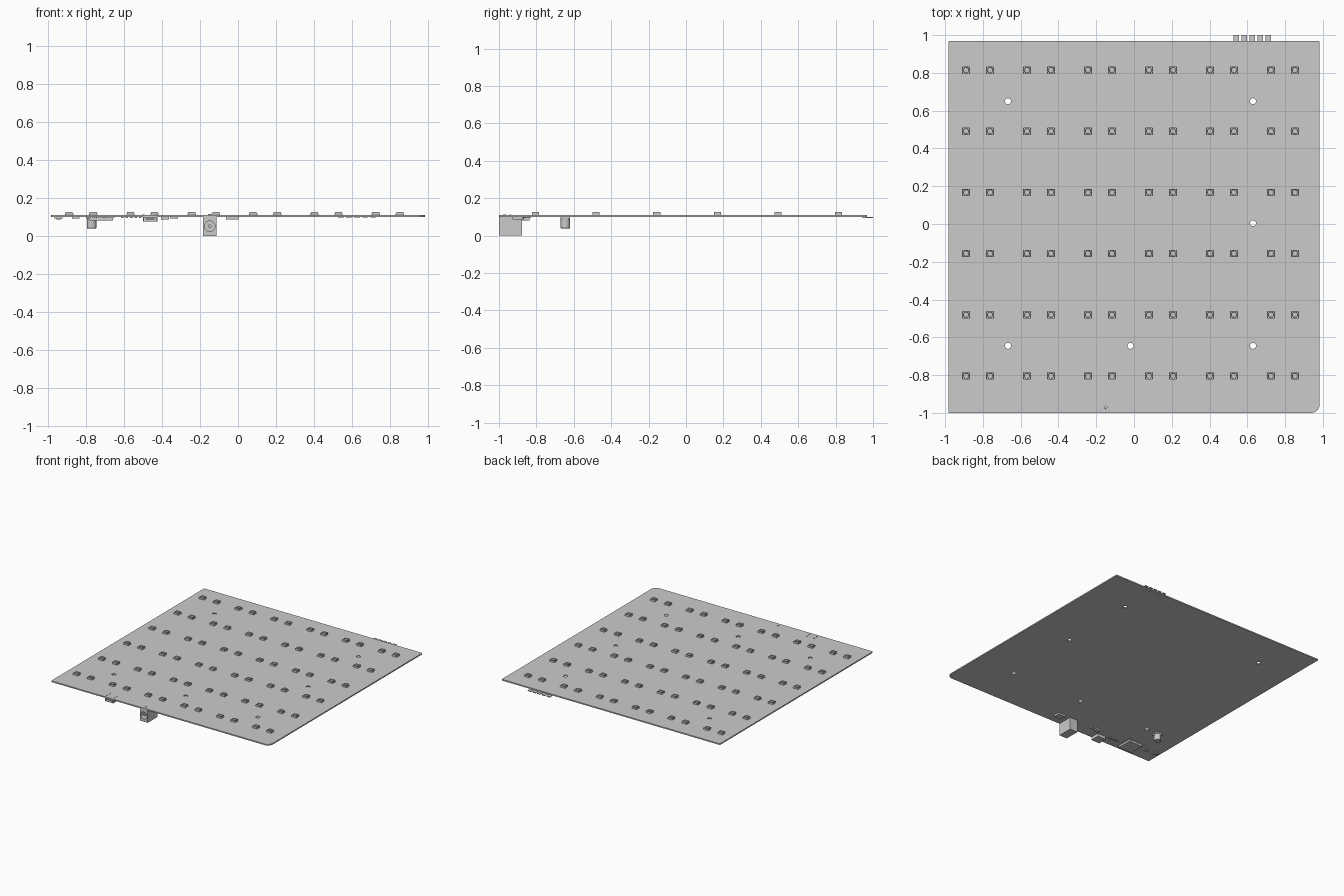
import bpy, bmesh
from math import sin, cos, pi
from mathutils import Matrix

if "Cube" in bpy.data.objects:
    bpy.data.objects.remove(bpy.data.objects["Cube"])

grey = bpy.data.materials.new("light grey")
grey.use_nodes = True
COLOUR = (0.6, 0.6, 0.6, 1)
grey.diffuse_color = COLOUR
grey.node_tree.nodes["Principled BSDF"].inputs["Base Color"].default_value = COLOUR

TOP, BOTTOM = 0.11, 0.1


def add_object(name, mesh, location=(0, 0, 0)):
    obj = bpy.data.objects.new(name, mesh)
    obj.location = location
    bpy.context.collection.objects.link(obj)
    if not mesh.materials:
        mesh.materials.append(grey)
    return obj


def to_mesh(name, bm):
    mesh = bpy.data.meshes.new(name)
    bmesh.ops.recalc_face_normals(bm, faces=bm.faces)
    bm.to_mesh(mesh)
    bm.free()
    return mesh


def add_box(bm, x0, x1, y0, y1, z0, z1):
    size = Matrix.Diagonal((x1 - x0, y1 - y0, z1 - z0, 1))
    centre = Matrix.Translation(((x0 + x1) / 2, (y0 + y1) / 2, (z0 + z1) / 2))
    bmesh.ops.create_cube(bm, size=1, matrix=centre @ size)


def box(name, *bounds):
    bm = bmesh.new()
    add_box(bm, *bounds)
    return add_object(name, to_mesh(name, bm))


def ring(radius, z, square=False, count=16):
    """Points round a circle, or pushed out onto a square."""
    points = []
    for i in range(count):
        a = 2 * pi * i / count
        k = radius / max(abs(cos(a)), abs(sin(a))) if square else radius
        points.append((k * cos(a), k * sin(a), z))
    return points


def loft(bm, rings):
    """Skin a stack of rings and cap both ends."""
    loops = [[bm.verts.new(p) for p in r] for r in rings]
    n = len(loops[0])
    for low, high in zip(loops, loops[1:]):
        for i in range(n):
            j = (i + 1) % n
            bm.faces.new((low[i], low[j], high[j], high[i]))
    bm.faces.new(loops[0])
    bm.faces.new(loops[-1])


def turned(name, x, y, *profile):
    bm = bmesh.new()
    loft(bm, [ring(r, z, count=24) for r, z in profile])
    obj = add_object(name, to_mesh(name, bm), (x, y, 0))
    bpy.context.view_layer.objects.active = obj
    obj.select_set(True)
    bpy.ops.object.shade_smooth_by_angle()
    obj.select_set(False)
    return obj


# Circuit board: rounded outline with mounting holes
curve = bpy.data.curves.new("board_outline", "CURVE")
curve.dimensions, curve.fill_mode = "2D", "BOTH"
curve.extrude = (TOP - BOTTOM) / 2


def add_loop(points):
    spline = curve.splines.new("POLY")
    spline.points.add(len(points) - 1)
    for target, (x, y) in zip(spline.points, points):
        target.co = (x, y, 0, 1)
    spline.use_cyclic_u = True


W, BACK, FRONT = 0.983, 0.968, -1.0
outline = []
corners = [(W, BACK, 0.006), (-W, BACK, 0.006), (-W, FRONT, 0.006), (W, FRONT, 0.045)]
for quarter, (x, y, r) in enumerate(corners):
    cx = x - r if x > 0 else x + r
    cy = y - r if y > 0 else y + r
    for i in range(9):
        a = pi / 2 * (quarter + i / 8)
        outline.append((cx + r * cos(a), cy + r * sin(a)))
add_loop(outline)
holes = [(-0.667, 0.65), (0.63, 0.65), (0.63, 0.004),
         (-0.667, -0.645), (-0.019, -0.645), (0.63, -0.645)]
for hx, hy in holes:
    add_loop([(hx + x, hy + y) for x, y, _ in ring(0.016, 0, count=20)])
helper = bpy.data.objects.new("board_curve", curve)
bpy.context.collection.objects.link(helper)
bpy.context.view_layer.update()
graph = bpy.context.evaluated_depsgraph_get()
board_mesh = bpy.data.meshes.new_from_object(helper.evaluated_get(graph))
bpy.data.objects.remove(helper)
add_object("circuit_board", board_mesh, (0, 0, (TOP + BOTTOM) / 2))

# Light package: square body, round recess and side leads
bm = bmesh.new()
loft(bm, [ring(0.019, 0.001, True), ring(0.019, 0.016, True),
          ring(0.0155, 0.016), ring(0.0135, 0.010)])
for side in (-1, 1):
    for y in (-0.013, 0, 0.013):
        xs = sorted((side * 0.017, side * 0.022))
        add_box(bm, *xs, y - 0.004, y + 0.004, 0, 0.008)
light_mesh = to_mesh("light", bm)
for row in range(6):
    for col in range(6):
        for k in (0, 1):
            x = -0.889 + 0.3228 * col + 0.127 * k
            y = 0.815 - 0.3238 * row
            add_object(f"light_{row}_{col}_{k}", light_mesh, (x, y, TOP))

# Edge connector pins under the back edge
for i in range(5):
    x = 0.542 + 0.0424 * i
    box(f"edge_pin_{i}", x - 0.015, x + 0.015, 0.945, 1.0, 0.095, BOTTOM)

# Power socket with a round bore and centre pin
socket = box("power_socket", -0.184, -0.113, -1.0, -0.877, 0, BOTTOM)
bm = bmesh.new()
bmesh.ops.create_cone(bm, cap_ends=True, segments=24, radius1=0.028, radius2=0.028, depth=0.18,
                      matrix=Matrix.Translation((-0.1485, -1.0, 0.05)) @ Matrix.Rotation(pi / 2, 4, "X"))
cutter = add_object("bore_cutter", to_mesh("bore_cutter", bm))
cutter.hide_render = True
cutter.hide_set(True)
cut = socket.modifiers.new("bore", "BOOLEAN")
cut.operation, cut.object, cut.solver = "DIFFERENCE", cutter, "EXACT"
bpy.context.view_layer.update()
bored = bpy.data.meshes.new_from_object(socket.evaluated_get(bpy.context.evaluated_depsgraph_get()))
socket.modifiers.clear()
socket.data = bored
bpy.data.objects.remove(cutter)
bm = bmesh.new()
bmesh.ops.create_cone(bm, cap_ends=True, segments=12, radius1=0.009, radius2=0.009, depth=0.08,
                      matrix=Matrix.Translation((-0.1485, -0.95, 0.05)) @ Matrix.Rotation(pi / 2, 4, "X"))
add_object("socket_centre_pin", to_mesh("socket_centre_pin", bm))

# Capacitor can on a square foot
turned("capacitor", -0.771, -0.645, (0.023, 0.093), (0.025, 0.09), (0.025, 0.04), (0.022, 0.037))
box("capacitor_foot", -0.797, -0.745, -0.671, -0.619, 0.088, BOTTOM)

# Data socket: open shell
bm = bmesh.new()
x0, x1, y0, y1 = -0.5, -0.424, -1.0, -0.925
add_box(bm, x0, x1, y0, y1, 0.075, 0.078)
add_box(bm, x0, x1, y0, y1, 0.097, BOTTOM)
for x in (x0, x1 - 0.004):
    add_box(bm, x, x + 0.004, y0, y1, 0.075, BOTTOM)
add_box(bm, x0, x1, y1 - 0.02, y1, 0.075, BOTTOM)
add_box(bm, x0 + 0.015, x1 - 0.015, y0 + 0.01, y1, 0.085, 0.091)
add_object("data_socket", to_mesh("data_socket", bm))

# Main chip with leads on all four sides
bm = bmesh.new()
cx, cy = -0.72, -0.9
add_box(bm, cx - 0.062, cx + 0.062, cy - 0.062, cy + 0.062, 0.08, 0.098)
for i in range(12):
    t = -0.055 + 0.01 * i
    for s in (-1, 1):
        near, far = sorted((s * 0.06, s * 0.071))
        add_box(bm, cx + near, cx + far, cy + t - 0.002, cy + t + 0.002, 0.094, BOTTOM)
        add_box(bm, cx + t - 0.002, cx + t + 0.002, cy + near, cy + far, 0.094, BOTTOM)
add_object("main_chip", to_mesh("main_chip", bm))

# Small parts on the underside: centre, half sizes, depth
small_parts = [("regulator", -0.03, -0.9, 0.033, 0.028, 0.015),
               ("small_chip", -0.384, -0.885, 0.021, 0.018, 0.014),
               ("diode", -0.337, -0.88, 0.02, 0.012, 0.01),
               ("crystal", -0.855, -0.88, 0.02, 0.012, 0.009),
               ("button", -0.945, -0.875, 0.022, 0.016, 0.008)]
for name, x, y, hx, hy, depth in small_parts:
    box(name, x - hx, x + hx, y - hy, y + hy, BOTTOM - depth, BOTTOM)
turned("button_cap", -0.945, -0.875, (0.01, 0.093), (0.01, 0.087))
for i in range(5):
    x = -0.61 + 0.024 * i
    box(f"resistor_{i}", x - 0.006, x + 0.006, -0.93, -0.91, 0.093, BOTTOM)

# Solder pin tips above the front edge
for x in (-0.497, -0.43):
    for y in (-0.94, -0.972):
        turned("data_socket_pin", x, y, (0.005, 0.105), (0.005, 0.113))
turned("power_socket_pin", -0.15, -0.97, (0.009, 0.105), (0.008, 0.114))
